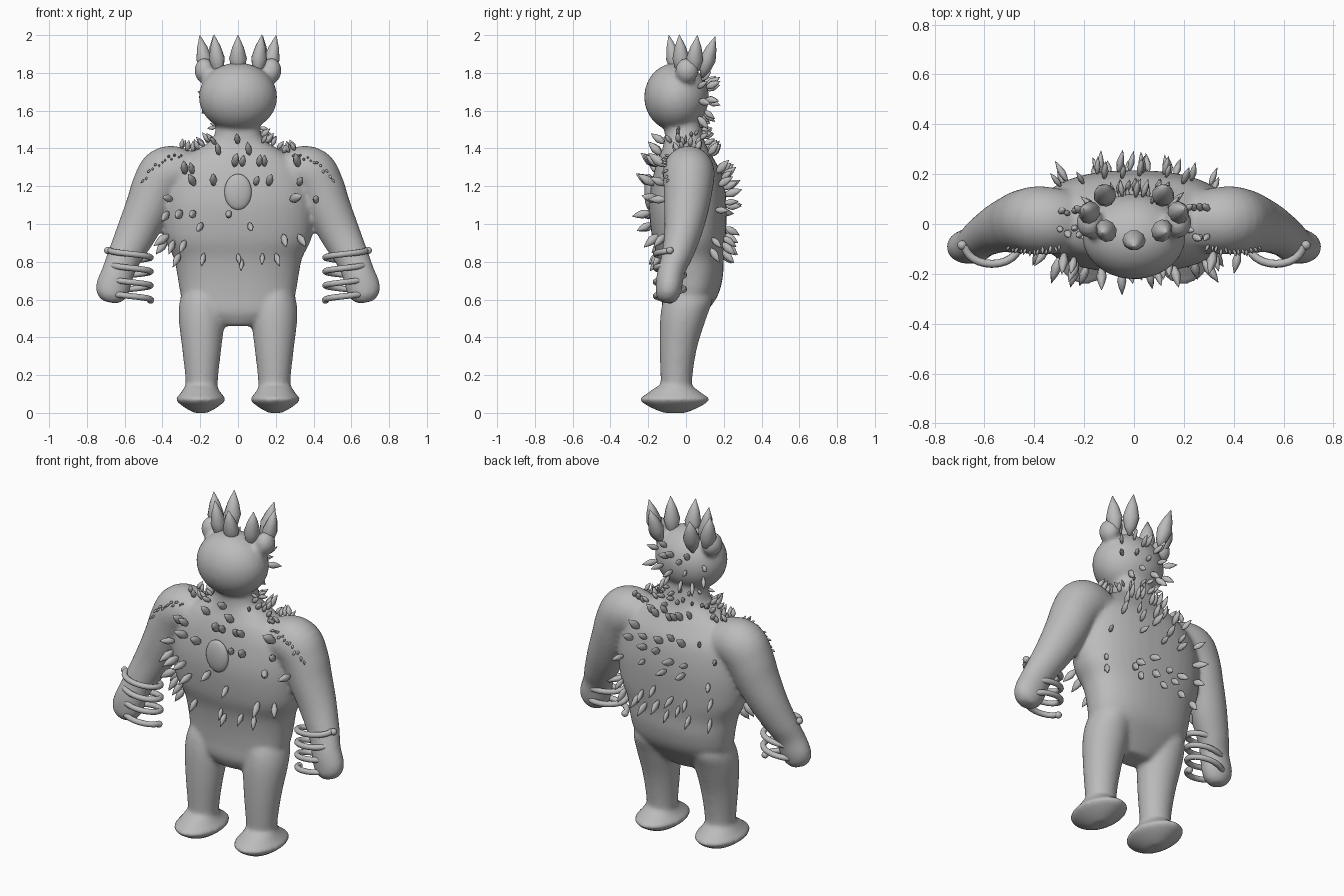
import bpy, bmesh, math, random
from mathutils import Vector, Matrix
from mathutils.bvhtree import BVHTree

cube = bpy.data.objects.get("Cube")
if cube:
    bpy.data.objects.remove(cube)
rng = random.Random(4)

grey = bpy.data.materials.new("plain grey")
grey.use_nodes = True
grey.diffuse_color = (0.5, 0.5, 0.5, 1)
grey.node_tree.nodes["Principled BSDF"].inputs["Base Color"].default_value = (0.5, 0.5, 0.5, 1)


def finish(name, bm):
    bmesh.ops.recalc_face_normals(bm, faces=bm.faces[:])
    mesh = bpy.data.meshes.new(name)
    bm.to_mesh(mesh)
    bm.free()
    mesh.materials.append(grey)
    for p in mesh.polygons:
        p.use_smooth = True
    obj = bpy.data.objects.new(name, mesh)
    bpy.context.collection.objects.link(obj)
    return obj


def bridge(bm, loops):
    """Skin a stack of vertex loops and cap both ends."""
    for lo, hi in zip(loops, loops[1:]):
        for k in range(len(lo)):
            n = (k + 1) % len(lo)
            bm.faces.new((lo[k], lo[n], hi[n], hi[k]))
    bm.faces.new(loops[0][::-1])
    bm.faces.new(loops[-1])


def rounded(rows, steps=5):
    """Catmull-Rom spline through rows of (x, y, z, width, depth)."""
    rows = [Vector(r) for r in rows]
    out = []
    for i in range(len(rows) - 1):
        a, b, c, d = (rows[max(0, min(len(rows) - 1, i + k))] for k in (-1, 0, 1, 2))
        for t in (k / steps for k in range(steps)):
            out.append(b + (c - a) * (t / 2) + (a * 2 - b * 5 + c * 4 - d) * (t * t / 2)
                       + (b * 3 - a - c * 3 + d) * (t ** 3 / 2))
    return out + [rows[-1]]


def bulge(value, power):
    return math.copysign(abs(value) ** power, value)


def tube(bm, rows, power=1, sides=40):
    """Smooth limb with elliptical sections, squarer for a low power; depth runs along y."""
    rows = rounded(rows)
    centres = [Vector(r[:3]) for r in rows]
    loops = []
    for i, row in enumerate(rows):
        along = centres[min(i + 1, len(rows) - 1)] - centres[max(i - 1, 0)]
        v = Vector((0, 1, 0))
        u = v.cross(along).normalized()
        loops.append([bm.verts.new(centres[i] + u * row[3] * bulge(math.cos(t), power)
                                   + v * row[4] * bulge(math.sin(t), power))
                      for t in (math.tau * k / sides for k in range(sides))])
    bridge(bm, loops)


def ball(bm, centre, size):
    m = Matrix.Translation(centre) @ Matrix.Diagonal((*size, 1))
    bmesh.ops.create_uvsphere(bm, u_segments=28, v_segments=18, radius=1, matrix=m)


def leaf(bm, base, direction, length, width, thick, sides=8):
    """Pointed spindle growing from base along direction."""
    frame = Vector(direction).to_track_quat('Z', 'Y').to_matrix().to_4x4()
    m = Matrix.Translation(base) @ frame
    profile = ((0, .15), (.2, .72), (.45, 1), (.72, .65), (1, .04))
    bridge(bm, [[bm.verts.new(m @ Vector((width * r * math.cos(math.tau * k / sides),
                                          thick * r * math.sin(math.tau * k / sides), length * h)))
                 for k in range(sides)] for h, r in profile])


# Body: torso, head, limbs fused into one smooth skin
bm = bmesh.new()
torso = [(.46, .1, -.02, .07), (.53, .24, -.01, .115), (.62, .3, .02, .148), (.72, .32, .03, .165),
         (.82, .34, .025, .175), (.93, .39, .015, .195), (1.1, .4, .01, .205), (1.25, .37, .01, .185),
         (1.34, .3, 0, .15), (1.4, .21, -.005, .12), (1.46, .13, -.01, .103), (1.6, .11, -.02, .09)]
tube(bm, [(0, y, z, w, d) for z, w, y, d in torso], .86)
ball(bm, (0, -.05, 1.672), (.208, .172, .182))
for s in (1, -1):
    ball(bm, (s * .177, .005, 1.812), (.054, .062, .068))
    arm = [(.2, .01, 1.22, .1, .11), (.3, .012, 1.27, .13, .13), (.38, .015, 1.265, .143, .137),
           (.433, .012, 1.19, .132, .13), (.475, .004, 1.09, .121, .12), (.54, -.015, .95, .107, .1),
           (.605, -.05, .82, .09, .083), (.637, -.08, .74, .086, .074), (.662, -.09, .665, .091, .07),
           (.672, -.095, .615, .075, .06), (.678, -.095, .585, .04, .035)]
    tube(bm, [(s * x, *rest) for x, *rest in arm])
    leg = [(.08, .08, -.05, .08), (.2, .088, -.05, .085), (.35, .105, -.04, .1),
           (.5, .122, -.015, .122), (.6, .115, .01, .13), (.68, .08, .02, .1)]
    tube(bm, [(s * .192, y, z, w, d) for z, w, y, d in leg])
    foot = [(.0, .035, .06), (.03, .088, .13), (.07, .132, .185), (.1, .11, .15), (.14, .085, .095)]
    tube(bm, [(s * .197, -.06, z, w, d) for z, w, d in foot])
body = finish("body", bm)
remesh = body.modifiers.new("fuse", 'REMESH')
remesh.mode = 'VOXEL'
remesh.voxel_size = .012
remesh.use_smooth_shade = True
relax = body.modifiers.new("relax", 'SMOOTH')
relax.iterations = 10
relax.factor = .5
bpy.context.view_layer.update()
skin = BVHTree.FromObject(body, bpy.context.evaluated_depsgraph_get())


def plume(bm, origin, aim, pivot, length, flat=.15):
    """Stick one upright blade on the skin where the ray lands; low ones droop."""
    hit, normal, _, _ = skin.ray_cast(Vector(origin), Vector(aim).normalized())
    if hit is None:
        return
    lean = max(-1.4, min(.5, (hit.z - pivot) * 4))
    d = normal + Vector((rng.uniform(-.25, .25), 0, lean))
    size = length * rng.uniform(.85, 1.15)
    leaf(bm, hit - d.normalized() * size * .08, d, size, size * flat, size * .23)


def ring(bm, z, count, spread, pivot, length):
    """Feathers around the back of the upright axis."""
    for i in range(count):
        t = math.pi / 2 + spread * (2 * i / (count - 1) - 1) + rng.uniform(-.1, .1)
        c, s = math.cos(t), math.sin(t)
        plume(bm, (c, s, z + rng.uniform(-.03, .03)), (-c, -s, 0), pivot, length)


# Chest feathers
bm = bmesh.new()
chest = {1.43: (0,), 1.37: (-.1, .06), 1.31: (-.02, .02, .11, .14, .32), 1.27: (-.28, -.24),
         1.21: (-.23, -.13, .09, .16, .32), 1.13: (-.35, .28, .42), 1.06: (-.37, -.3, -.23, -.05),
         1.0: (-.19, .06), .94: (-.41, -.37, .24, .32, .4), .91: (-.34, -.28, -.38),
         .84: (-.31, -.18, 0, .13, .2), .81: (.02,)}
for z, row in chest.items():
    for x in row:
        plume(bm, (x, -1, z), (0, 1, 0), 1.1, .105 if z > .9 else .085, .18)
finish("chest_feathers", bm)

# Back feathers
bm = bmesh.new()
for z, count, spread in ((.87, 8, 1.1), (.95, 6, 1.1), (1.09, 5, 1), (1.18, 6, 1), (1.27, 6, .9), (1.37, 7, .8)):
    ring(bm, z, count, spread, 1.1, .09)
finish("back_feathers", bm)

# Neck and collar feathers
bm = bmesh.new()
ring(bm, 1.45, 14, 2.2, 1.42, .06)
ring(bm, 1.5, 8, 1.8, 1.5, .055)
for s in (1, -1):
    for x in (.15, .18, .21, .24, .27, .3):
        for y in (-.03, .04):
            plume(bm, (s * x, y + rng.uniform(-.02, .02), 1.49), (0, 0, -1), 1.42, .06, .25)
finish("collar_feathers", bm)

# Feathers on the back of the head
bm = bmesh.new()
for z, count, spread in ((1.57, 4, .9), (1.64, 5, 1.2), (1.7, 4, 1.1), (1.76, 3, .7)):
    ring(bm, z, count, spread, 1.68, .08)
finish("head_feathers", bm)

# Crown of upright leaves flaring outward
bm = bmesh.new()
for x, y, lean in ((0, -.045, -.045), (.1, -.02, -.015), (.16, .035, .025), (.105, .085, .07)):
    for s in ((1, -1) if x else (1,)):
        leaf(bm, (s * x, y, 1.775), (s * x * .26, lean, .22), .229, .047, .042, 10)
finish("crown", bm)

# Chest medallion
bm = bmesh.new()
ball(bm, (0, -.195, 1.17), (.072, .026, .095))
finish("medallion", bm)

# Beaded shoulder bands and coiled bracelets on each side
for s, side in ((1, "left"), (-1, "right")):
    bm = bmesh.new()
    for i in range(13):
        t = i / 12
        z = 1.36 - .12 * t * t + rng.uniform(-.012, .012)
        plume(bm, (s * (.3 + .2 * t), -1, z), (0, 1, 0), 1.5, .03, .22)
    finish(side + "_shoulder_beads", bm)

    curve = bpy.data.curves.new(side + "_bracelet", 'CURVE')
    curve.dimensions = '3D'
    curve.bevel_depth = .016
    curve.bevel_resolution = 3
    curve.use_fill_caps = True
    steps = 84
    path = curve.splines.new('POLY')
    path.points.add(steps)
    for i, p in enumerate(path.points):
        t = i / steps
        a = math.tau * 3.5 * t
        p.co = (s * (.57 + .108 * math.cos(a)), -.085 - .075 * math.sin(a), .86 - .26 * t, 1)
    curve.materials.append(grey)
    coil = bpy.data.objects.new(side + "_bracelet", curve)
    bpy.context.collection.objects.link(coil)

    bm = bmesh.new()
    ball(bm, (s * .69, -.085, .86), (.019, .019, .019))
    ball(bm, (s * .463, -.085, .597), (.019, .019, .019))
    finish(side + "_bracelet_ends", bm)
